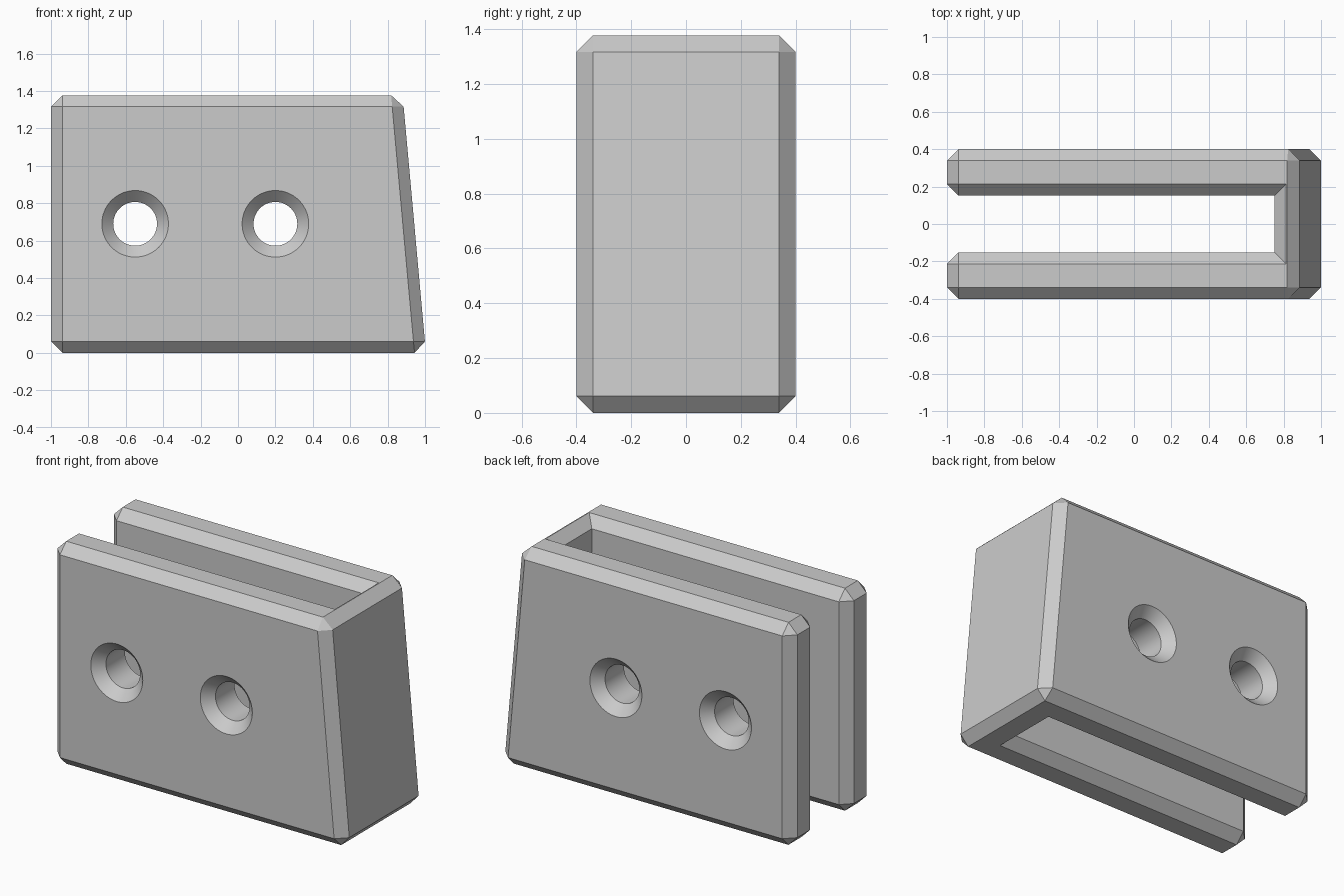
import bpy
import bmesh
import math

cube = bpy.data.objects.get("Cube")
if cube:
    bpy.data.objects.remove(cube, do_unlink=True)

HEIGHT = 1.377
CHAMFER = 0.061
HALF_DEPTH = 0.4
SLOT = 0.153          # half width of the slot
SLOT_END = 0.752
HOLE_XS = (-0.55, 0.2)
HOLE_Z = 0.69
HOLE_R = 0.117

grey = bpy.data.materials.new("light grey")
grey.use_nodes = True
colour = (0.6, 0.6, 0.6, 1.0)
grey.diffuse_color = colour
grey.node_tree.nodes["Principled BSDF"].inputs["Base Color"].default_value = colour


def make_object(name, bm):
    bmesh.ops.recalc_face_normals(bm, faces=bm.faces)
    mesh = bpy.data.meshes.new(name)
    bm.to_mesh(mesh)
    bm.free()
    mesh.materials.append(grey)
    obj = bpy.data.objects.new(name, mesh)
    bpy.context.collection.objects.link(obj)
    return obj


def loft(bm, rings):
    """Join equal rings of points into a closed solid."""
    loops = [[bm.verts.new(p) for p in ring] for ring in rings]
    n = len(loops[0])
    for a, b in zip(loops, loops[1:]):
        for i in range(n):
            j = (i + 1) % n
            bm.faces.new((a[i], a[j], b[j], b[i]))
    bm.faces.new(loops[0])
    bm.faces.new(loops[-1])


def u_ring(z, end):
    half = [(-1, SLOT), (-1, HALF_DEPTH), (end, HALF_DEPTH)]
    outline = [(SLOT_END, SLOT)] + half
    outline += [(x, -y) for x, y in reversed(outline)]
    return [(x, y, z) for x, y in outline]


# U-shaped body with a leaning end wall, every outward edge chamfered
bm = bmesh.new()
loft(bm, [u_ring(0, 1.005), u_ring(HEIGHT, 0.88)])
bmesh.ops.recalc_face_normals(bm, faces=bm.faces)
convex = [e for e in bm.edges if e.calc_face_angle_signed() > 0.1]
bmesh.ops.bevel(bm, geom=convex, offset=CHAMFER, offset_type='OFFSET',
                segments=1, profile=0.5, affect='EDGES', clamp_overlap=False)
body = make_object("slotted_bracket", bm)


# Countersunk screw holes, cut straight through both arms
def hole_ring(x, y, r, n=64):
    return [(x + r * math.cos(2 * math.pi * i / n), y,
             HOLE_Z + r * math.sin(2 * math.pi * i / n)) for i in range(n)]


outer = HALF_DEPTH + 0.02
inner = HALF_DEPTH - CHAMFER
for x in HOLE_XS:
    bm = bmesh.new()
    wide = HOLE_R + CHAMFER + 0.02
    loft(bm, [hole_ring(x, y, r) for y, r in
              ((-outer, wide), (-inner, HOLE_R), (inner, HOLE_R), (outer, wide))])
    cutter = make_object("hole_cutter", bm)
    cutter.hide_render = True
    mod = body.modifiers.new("screw_hole", 'BOOLEAN')
    mod.operation = 'DIFFERENCE'
    mod.solver = 'EXACT'
    mod.object = cutter
    bpy.context.view_layer.objects.active = body
    bpy.ops.object.modifier_apply(modifier=mod.name)
    bpy.data.objects.remove(cutter, do_unlink=True)

# Smooth the hole walls, keep the chamfers crisp
bpy.ops.object.select_all(action='DESELECT')
body.select_set(True)
bpy.context.view_layer.objects.active = body
bpy.ops.object.shade_smooth_by_angle(angle=math.radians(20))
